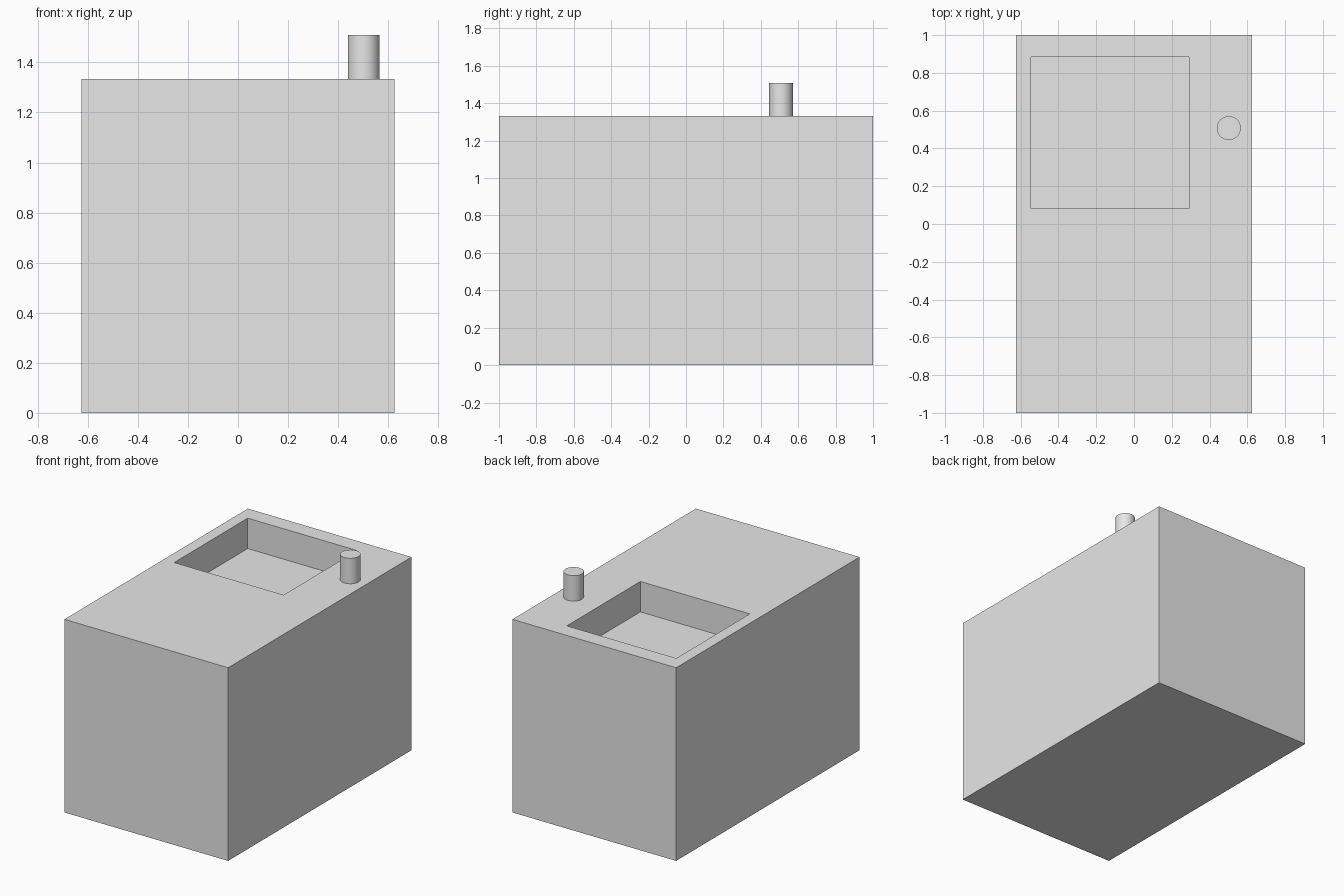
import bpy
import bmesh
from mathutils import Vector

cube = bpy.data.objects.get("Cube")
if cube:
    bpy.data.objects.remove(cube, do_unlink=True)

# Single plain grey
GREY = (0.8, 0.8, 0.8, 1.0)
grey = bpy.data.materials.new("light_grey")
grey.use_nodes = True
grey.diffuse_color = GREY
grey.node_tree.nodes["Principled BSDF"].inputs["Base Color"].default_value = GREY


def box(name, low, high):
    """Axis-aligned box between two corners."""
    low, high = Vector(low), Vector(high)
    bm = bmesh.new()
    bmesh.ops.create_cube(bm, size=1)
    bmesh.ops.scale(bm, vec=high - low, verts=bm.verts)
    bmesh.ops.translate(bm, vec=(low + high) / 2, verts=bm.verts)
    mesh = bpy.data.meshes.new(name)
    bm.to_mesh(mesh)
    bm.free()
    mesh.materials.append(grey)
    obj = bpy.data.objects.new(name, mesh)
    bpy.context.collection.objects.link(obj)
    return obj


TOP = 1.333
BASIN_DEPTH = 0.21

# Solid counter block with a rectangular basin sunk into its top
counter = box("counter_block", (-0.625, -1, 0), (0.625, 1, TOP))
cutter = box("basin_cutter", (-0.545, 0.082, TOP - BASIN_DEPTH), (0.291, 0.884, TOP + 0.2))
cutter.hide_render = True
cutter.hide_viewport = True
cutter.display_type = 'WIRE'

cut = counter.modifiers.new("basin", 'BOOLEAN')
cut.operation = 'DIFFERENCE'
cut.solver = 'EXACT'
cut.object = cutter

# Apply the cut so the helper can go
depsgraph = bpy.context.evaluated_depsgraph_get()
carved = bpy.data.meshes.new_from_object(counter.evaluated_get(depsgraph))
counter.modifiers.clear()
counter.data = carved
bpy.data.objects.remove(cutter, do_unlink=True)

# Round tap post beside the basin
POST_HEIGHT = 0.176
bpy.ops.mesh.primitive_cylinder_add(
    vertices=32, radius=0.0635, depth=POST_HEIGHT,
    location=(0.502, 0.508, TOP + POST_HEIGHT / 2))
post = bpy.context.object
post.name = "tap_post"
post.data.materials.append(grey)
bpy.ops.object.shade_smooth_by_angle()
